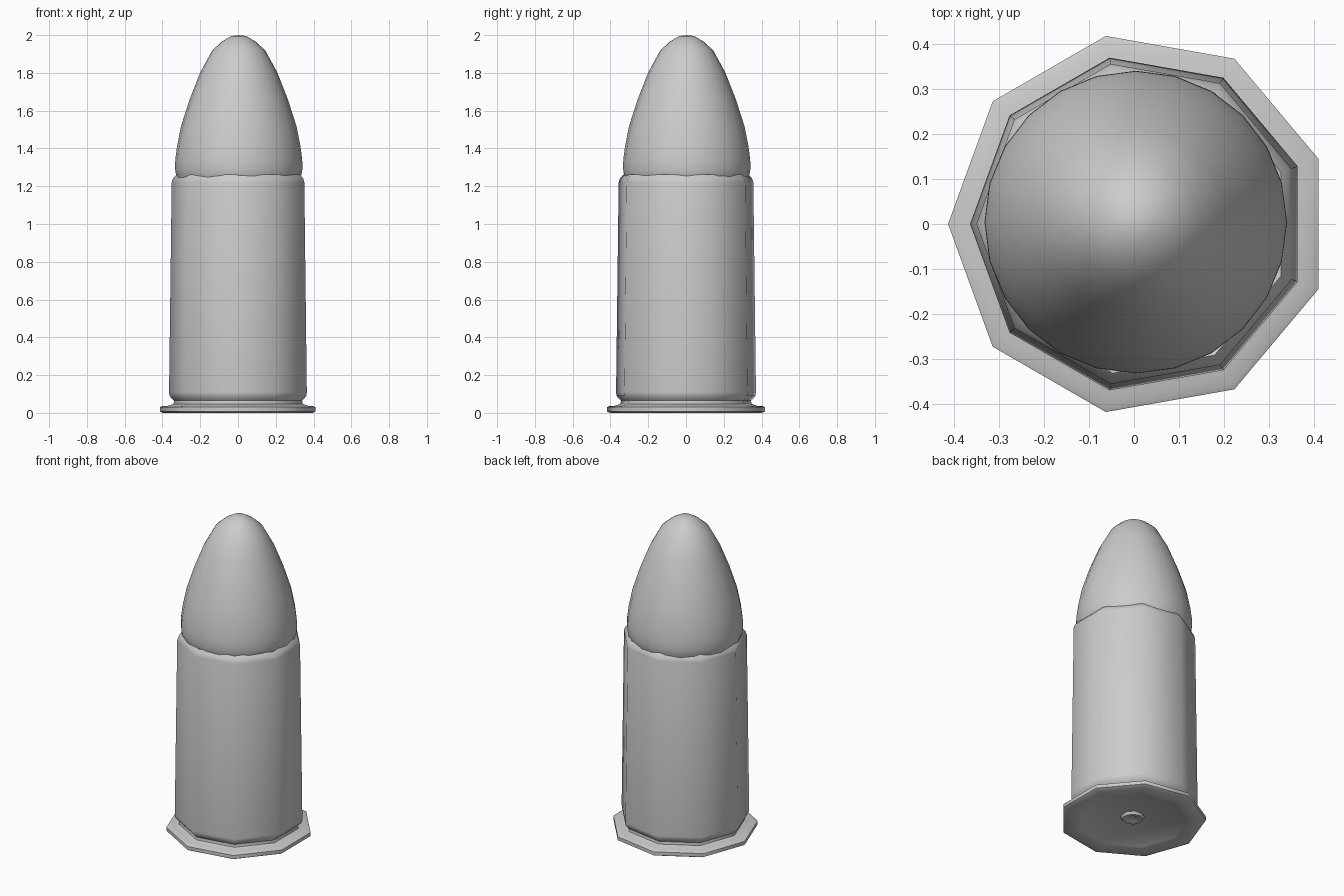
import bpy, bmesh, math

if "Cube" in bpy.data.objects:
    bpy.data.objects.remove(bpy.data.objects["Cube"])


def lathe(name, profile, sides, start_deg, centre, smooth_deg):
    """Revolve (radius, z) points; zero radius makes a pole."""
    bm = bmesh.new()
    rings = []
    for r, z in profile:
        if r == 0:
            rings.append([bm.verts.new((centre[0], centre[1], z))])
            continue
        ring = []
        for i in range(sides):
            a = math.radians(start_deg) + math.tau * i / sides
            ring.append(bm.verts.new((centre[0] + r * math.cos(a),
                                      centre[1] + r * math.sin(a), z)))
        rings.append(ring)
    for a, b in zip(rings, rings[1:]):
        for i in range(sides):
            j = (i + 1) % sides
            if len(a) == 1:
                bm.faces.new((a[0], b[j], b[i]))
            elif len(b) == 1:
                bm.faces.new((a[i], a[j], b[0]))
            else:
                bm.faces.new((a[i], a[j], b[j], b[i]))
    bmesh.ops.recalc_face_normals(bm, faces=bm.faces)
    mesh = bpy.data.meshes.new(name)
    bm.to_mesh(mesh)
    bm.free()
    obj = bpy.data.objects.new(name, mesh)
    bpy.context.collection.objects.link(obj)
    bpy.ops.object.select_all(action='DESELECT')
    obj.select_set(True)
    bpy.context.view_layer.objects.active = obj
    bpy.ops.object.shade_smooth_by_angle(angle=math.radians(smooth_deg))
    return obj


# Nine-sided casing: dished base with primer, flange, groove, tapered wall, lip
casing = [(0, 0.018), (0.03, 0.018), (0.04, 0.012), (0.06, 0.012),
          (0.07, 0.028), (0.29, 0.014), (0.31, 0.006), (0.33, 0.0),
          (0.41, 0.0), (0.425, 0.008), (0.425, 0.03), (0.415, 0.035),
          (0.385, 0.037), (0.352, 0.048), (0.35, 0.065), (0.374, 0.09),
          (0.376, 0.11), (0.362, 1.22), (0.356, 1.24), (0.337, 1.262),
          (0.325, 1.255)]
lathe("casing", casing, 9, 20, (0.011, 0.0), 45)

# Rounder bullet seated in the casing mouth
bullet = [(0.325, 1.24), (0.332, 1.26), (0.337, 1.29), (0.336, 1.34),
          (0.327, 1.41), (0.305, 1.52), (0.26, 1.66), (0.205, 1.80),
          (0.14, 1.92), (0.09, 1.965), (0.04, 1.995), (0, 2.0)]
lathe("bullet", bullet, 24, 0, (0.004, 0.004), 60)
